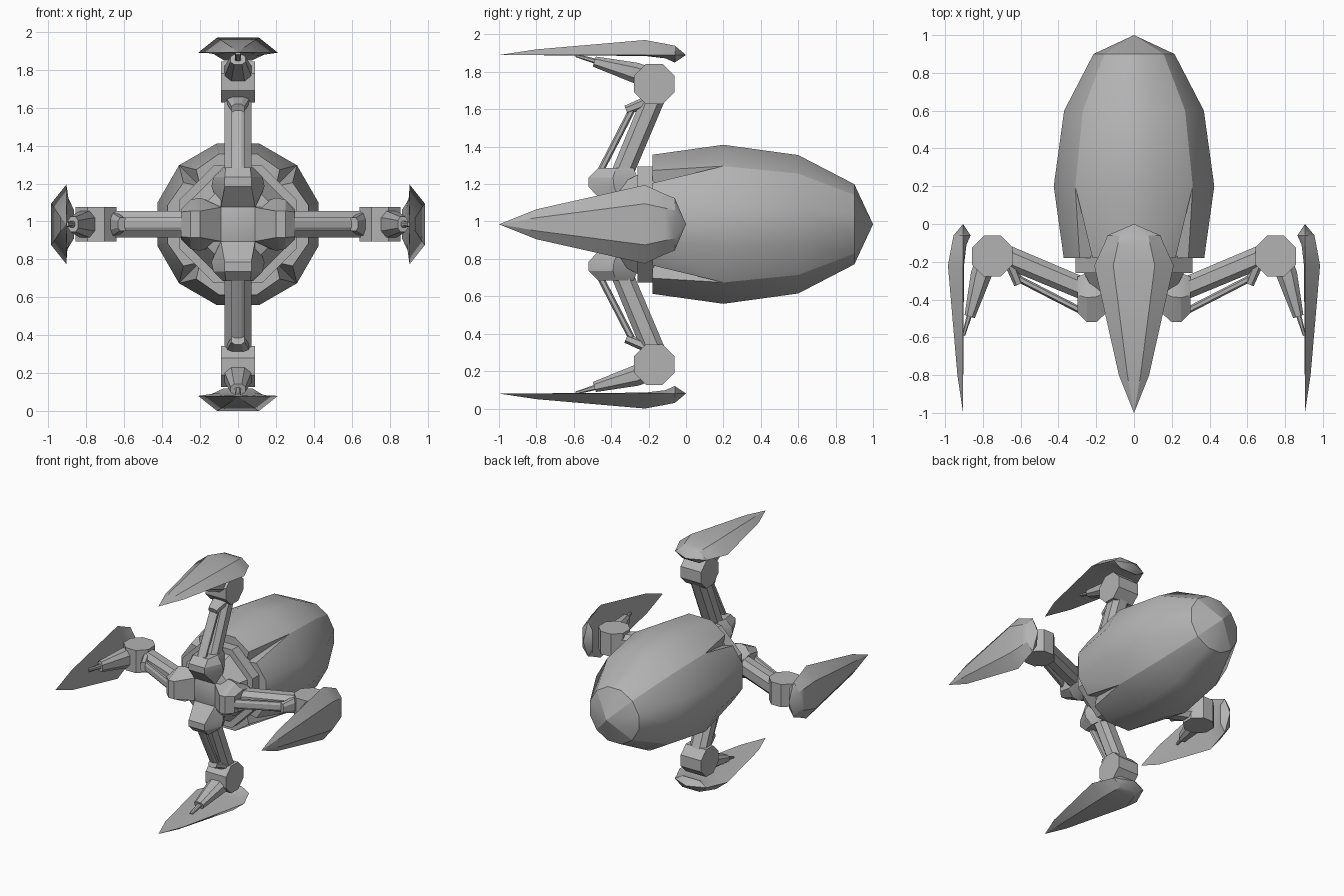
import bpy, bmesh, math
from mathutils import Vector

if "Cube" in bpy.data.objects:
    bpy.data.objects.remove(bpy.data.objects["Cube"])

CENTRE = Vector((0, 0, 0.985))
SIDES = ["top", "left", "bottom", "right"]

grey = bpy.data.materials.new("plain_grey")
grey.use_nodes = True
COLOUR = (0.45, 0.45, 0.45, 1)
grey.diffuse_color = COLOUR
grey.node_tree.nodes["Principled BSDF"].inputs["Base Color"].default_value = COLOUR


def finish(bm, name):
    bmesh.ops.remove_doubles(bm, verts=bm.verts, dist=1e-4)
    bmesh.ops.recalc_face_normals(bm, faces=bm.faces)
    mesh = bpy.data.meshes.new(name)
    bm.to_mesh(mesh)
    bm.free()
    mesh.materials.append(grey)
    return mesh


def place(mesh, name, turn=0, angle=25):
    ob = bpy.data.objects.new(name, mesh)
    bpy.context.collection.objects.link(ob)
    ob.location = CENTRE
    ob.rotation_euler.y = turn * math.pi / 2
    bpy.ops.object.select_all(action="DESELECT")
    ob.select_set(True)
    bpy.context.view_layer.objects.active = ob
    bpy.ops.object.shade_smooth_by_angle(angle=math.radians(angle))


def around(mesh, name, angle=25):
    """Four copies about the long axis."""
    for k, side in enumerate(SIDES):
        place(mesh if k == 0 else mesh.copy(), f"{side}_{name}", k, angle)


def loft(name, rings):
    """Skin rings of equal length; a ring of equal points makes a tip."""
    bm = bmesh.new()
    rows = [[bm.verts.new(p) for p in ring] for ring in rings]
    n = len(rows[0])
    for a, b in zip(rows, rows[1:]):
        for i in range(n):
            j = (i + 1) % n
            bm.faces.new((a[i], a[j], b[j], b[i]))
    for ring, row in ((rings[0], rows[0]), (rings[-1], rows[-1])):
        if (Vector(ring[0]) - Vector(ring[1])).length > 1e-4:
            bm.faces.new(row)
    return finish(bm, name)


def bar(name, stations, chamfer=0.5):
    """Chamfered bar; each station is (y, radius, half width, half depth)."""
    first, last = stations[0], stations[-1]
    along = Vector((0, last[0] - first[0], last[1] - first[1])).normalized()
    across = along.cross(Vector((1, 0, 0)))
    c = chamfer
    outline = [(1, -c), (1, c), (c, 1), (-c, 1), (-1, c), (-1, -c), (-c, -1), (c, -1)]
    rings = []
    for y, r, w, d in stations:
        rings.append([Vector((u * w, y, r)) + across * v * d for u, v in outline])
    return loft(name, rings)


def drum(name, sections, sides=8):
    """Faceted solid along y; sections are (y, flat-to-centre radius)."""
    rings = []
    for y, r in sections:
        R = r / math.cos(math.pi / sides)
        angles = [(i + 0.5) * math.tau / sides for i in range(sides)]
        rings.append([(R * math.sin(a), y, R * math.cos(a)) for a in angles])
    return loft(name, rings)


# Body shell: four petals that part in a notch at the front
def petal():
    bm = bmesh.new()
    rows = []
    for y, r in [(-0.18, 0.385), (0.2, 0.44), (0.6, 0.383), (0.9, 0.222)]:
        row = []
        for deg in (-45, -15, 15, 45):
            a = math.radians(deg)
            row.append(bm.verts.new((r * math.sin(a), y, r * math.cos(a))))
        rows.append(row)
    for s, v in ((-1, rows[0][0]), (1, rows[0][3])):
        v.co = (s * 0.22, -0.18, 0.288)
    for a, b in zip(rows, rows[1:]):
        for i in range(3):
            bm.faces.new((a[i], a[i + 1], b[i + 1], b[i]))
    tip = bm.verts.new((0, 1, 0))
    for i in range(3):
        bm.faces.new((rows[-1][i], rows[-1][i + 1], tip))
    # notch walls and front closure
    core = bm.verts.new((0, -0.18, 0))
    inner = [bm.verts.new((s * 0.2, -0.18, 0.2)) for s in (-1, 1)]
    bm.faces.new((rows[0][0], rows[1][0], inner[0]))
    bm.faces.new((rows[0][3], inner[1], rows[1][3]))
    bm.faces.new([core, inner[0]] + rows[0] + [inner[1]])
    return finish(bm, "shell_petal")


around(petal(), "shell_petal", 35)

# Collar and recessed hub
place(drum("collar", [(-0.26, 0.31), (-0.17, 0.31)]), "collar")
place(drum("hub", [(-0.42, 0.1), (-0.38, 0.2), (-0.25, 0.27)]), "hub")


# Hips: six-sided sections swelling outwards from the hub
def hip_ring(r, a, b, front, back):
    mid = (front + back) / 2
    return [(-a, front, r), (a, front, r), (b, mid, r),
            (a, back, r), (-a, back, r), (-b, mid, r)]


around(loft("hip", [hip_ring(0.09, 0.09, 0.1, -0.42, -0.25),
                    hip_ring(0.2, 0.07, 0.14, -0.52, -0.25),
                    hip_ring(0.25, 0.07, 0.13, -0.52, -0.26),
                    hip_ring(0.3, 0.065, 0.08, -0.47, -0.28)]), "hip")

# Upper leg with its piston and lug
around(bar("upper_leg", [(-0.35, 0.25, 0.07, 0.058), (-0.17, 0.68, 0.07, 0.06)]),
       "upper_leg")
around(bar("piston", [(-0.465, 0.27, 0.035, 0.018), (-0.29, 0.61, 0.035, 0.018)]),
       "piston")
around(bar("piston_lug", [(-0.32, 0.61, 0.035, 0.025), (-0.22, 0.65, 0.06, 0.03)]),
       "piston_lug")

# Knee: drum lying across the leg
KNEE_Y, KNEE_R, KNEE_SIZE = -0.17, 0.75, 0.108 / math.cos(math.pi / 8)
rings = []
for x in (-0.09, 0.09):
    angles = [(i + 0.5) * math.tau / 8 for i in range(8)]
    rings.append([(x, KNEE_Y + KNEE_SIZE * math.cos(a),
                   KNEE_R + KNEE_SIZE * math.sin(a)) for a in angles])
around(loft("knee", rings), "knee")

# Forearm with narrow nozzle
around(bar("forearm", [(-0.16, 0.77, 0.06, 0.055), (-0.27, 0.81, 0.07, 0.055),
                       (-0.49, 0.87, 0.04, 0.028)]), "forearm")
around(bar("nozzle", [(-0.47, 0.868, 0.018, 0.015), (-0.59, 0.902, 0.012, 0.008)]),
       "nozzle")


# Blade: long pointed shield with a raised flat ridge
def blade_ring(y, w, a, top, low):
    hem = 0.905
    return [(-w, y, hem), (-a, y, top), (a, y, top),
            (w, y, hem), (a, y, low), (-a, y, low)]


around(loft("blade", [blade_ring(-1, 0, 0, 0.905, 0.905),
                      blade_ring(-0.8, 0.08, 0.035, 0.935, 0.904),
                      blade_ring(-0.22, 0.21, 0.11, 0.985, 0.9),
                      blade_ring(-0.11, 0.16, 0.086, 0.965, 0.887),
                      blade_ring(-0.06, 0.14, 0.075, 0.955, 0.865),
                      blade_ring(0, 0, 0, 0.905, 0.905)]), "blade", 30)
